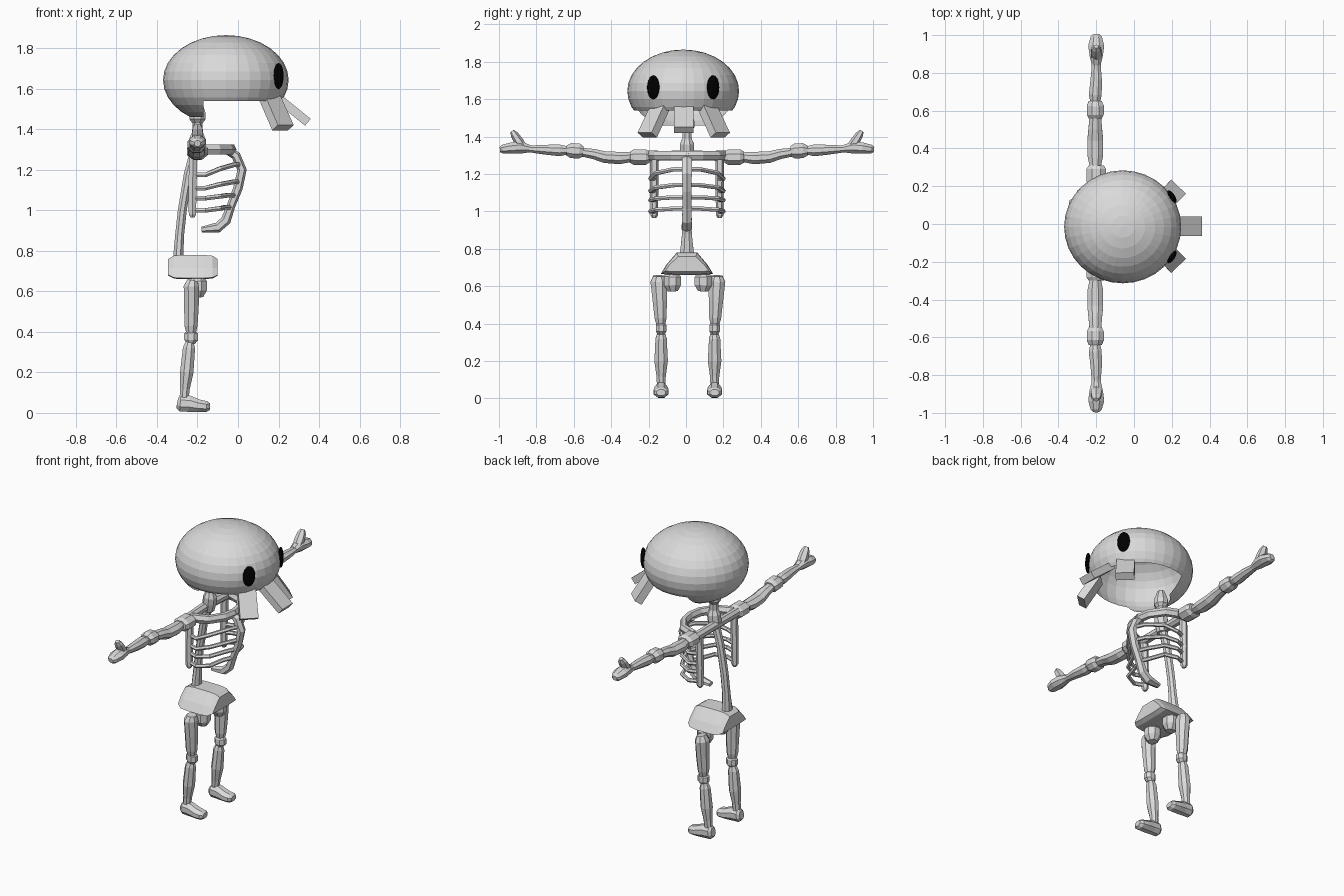
import bpy, bmesh, math
from mathutils import Vector, Matrix

def material(name, rgb):
    m = bpy.data.materials.new(name)
    m.diffuse_color = (*rgb, 1)
    return m

BONE = material("bone grey", (0.7, 0.7, 0.7))
BLACK = material("eye black", (0.0, 0.0, 0.0))
CY = 0.005          # y of the body's mirror plane
X, Y, Z = Vector((1, 0, 0)), Vector((0, 1, 0)), Vector((0, 0, 1))

def finish(name, bm, mat, fix=True):
    if fix:
        bmesh.ops.recalc_face_normals(bm, faces=bm.faces)
    me = bpy.data.meshes.new(name)
    bm.to_mesh(me)
    bm.free()
    me.materials.append(mat)
    ob = bpy.data.objects.new(name, me)
    bpy.context.collection.objects.link(ob)
    return ob

def tube(name, pts, up, n=8, side=1, cy=CY):
    """Faceted bone: pts = (x, y, z, radius along up, radius across)."""
    P = [Vector((p[0], cy + side * p[1], p[2])) for p in pts]
    bm = bmesh.new()
    rings = []
    for i, p in enumerate(P):
        t = (P[min(i + 1, len(P) - 1)] - P[max(i - 1, 0)]).normalized()
        a = (up - t * t.dot(up)).normalized()
        b = t.cross(a)
        k = 1 / math.cos(math.pi / n)
        ring = []
        for j in range(n):
            w = 2 * math.pi * (j + 0.5) / n
            ring.append(bm.verts.new(p + a * (k * pts[i][3] * math.cos(w)) + b * (k * pts[i][4] * math.sin(w))))
        rings.append(ring)
    for r, s in zip(rings, rings[1:]):
        for j in range(n):
            bm.faces.new((r[j], r[(j + 1) % n], s[(j + 1) % n], s[j]))
    bm.faces.new(rings[0][::-1])
    bm.faces.new(rings[-1])
    return finish(name, bm, BONE)

def pair(name, pts, up, n=8, cy=CY):
    for label, s in (("left", 1), ("right", -1)):
        tube(f"{label}_{name}", pts, up, n, s, cy)

# Skull: hollow ellipsoid, open below, with a lower skirt at the back
SC, SR = Vector((-0.06, -0.015, 1.643)), Vector((0.31, 0.299, 0.222))
bm = bmesh.new()
bmesh.ops.create_uvsphere(bm, u_segments=32, v_segments=16, radius=1)
bmesh.ops.transform(bm, matrix=Matrix.Translation(SC) @ Matrix.Diagonal((*SR, 1)), verts=bm.verts)
for co, no in (((0, 0, 1.54), Z), ((0, 0, 1.46), Z), ((-0.17, 0, 0), X)):
    bmesh.ops.bisect_plane(bm, geom=bm.verts[:] + bm.edges[:] + bm.faces[:], plane_co=co, plane_no=no)
gone = []
for f in bm.faces:
    c = f.calc_center_median()
    if c.z < (1.46 if c.x < -0.17 else 1.54):
        gone.append(f)
bmesh.ops.delete(bm, geom=gone, context='FACES')
finish("skull", bm, BONE, fix=False)

# Eyes: thin ovals lying on the skull
for label, s in (("left", 1), ("right", -1)):
    y = s * 0.16
    x = SR.x * math.sqrt(1 - (y / SR.y) ** 2 - (0.02 / SR.z) ** 2)
    nrm = Vector((x / SR.x ** 2, y / SR.y ** 2, 0.02 / SR.z ** 2))
    bm = bmesh.new()
    bmesh.ops.create_uvsphere(bm, u_segments=24, v_segments=12, radius=1)
    bmesh.ops.transform(bm, verts=bm.verts, matrix=Matrix.Translation(SC + Vector((x, y, 0.02)))
                        @ Matrix.Rotation(math.atan2(nrm.y, nrm.x), 4, 'Z')
                        @ Matrix.Diagonal((0.016, 0.038, 0.064, 1)))
    finish(f"{label}_eye", bm, BLACK)

# Teeth: three slabs flaring out of the face
tube("middle_tooth", [(0.19, 0, 1.56, 0.022, 0.052), (0.345, 0, 1.435, 0.022, 0.052)], Z, 4, 1, -0.012)
pair("tooth", [(0.155, 0.125, 1.56, 0.024, 0.052), (0.222, 0.195, 1.408, 0.024, 0.054)], Z, 4, -0.012)

# Neck, spine and breastbone
tube("neck", [(-0.2, 0, 1.54, .02, .02), (-0.2, 0, 1.48, .04, .04), (-0.2, 0, 1.45, .04, .04),
              (-0.2, 0, 1.43, .025, .025), (-0.2, 0, 1.39, .025, .025), (-0.2, 0, 1.36, .038, .038),
              (-0.205, 0, 1.32, .038, .038), (-0.21, 0, 1.27, .03, .03)], X)
tube("spine", [(-0.21, 0, 1.30, .025, .025), (-0.245, 0, 1.18, .022, .024), (-0.275, 0, 1.0, .022, .024),
               (-0.288, 0, .88, .022, .026), (-0.295, 0, .77, .025, .038)], X)
tube("breastbone", [(-0.05, 0, 1.295, .024, .018), (-0.01, 0, 1.27, .026, .02), (0.02, 0, 1.2, .026, .02),
                    (0.0, 0, 1.11, .024, .02), (-0.035, 0, 1.02, .024, .018), (-0.06, 0, .95, .026, .022),
                    (-0.1, 0, .915, .028, .022), (-0.18, 0, .905, .018, .012)], Y, 6)

# Shoulder girdle: bar behind, collar bones in front, side bars hanging down
tube("shoulder_bar", [(-0.215, -0.22, 1.295, .026, .026), (-0.22, 0, 1.3, .026, .026), (-0.215, 0.22, 1.295, .026, .026)], Z)
pair("collar_bone", [(-0.2, .2, 1.3, .025, .022), (-0.1, .16, 1.3, .024, .02),
                     (-0.045, .08, 1.3, .024, .02), (-0.03, -.01, 1.3, .024, .02)], Z, 6)
pair("side_bar", [(-0.22, .175, 1.3, .02, .02), (-0.225, .175, 1.1, .02, .019),
                  (-0.225, .175, .98, .018, .017), (-0.225, .175, .965, .01, .01)], X, 6)

# Ribs: four per side, from side bar round to breastbone
for i, (zb, zf, xf) in enumerate(((1.175, 1.225, .01), (1.11, 1.14, .005), (1.06, 1.075, -.015), (1.0, 1.015, -.035))):
    zm = zb * 0.4 + zf * 0.6
    pair(f"rib_{i + 1}", [(-0.225, .17, zb, .011, .011), (-0.16, .195, zb, .011, .011),
                          (-0.09, .165, zm, .011, .011), (xf - .03, .07, zf, .011, .011),
                          (xf, 0, zf, .011, .011)], Z, 6)

# Arms
pair("shoulder", [(-0.2, .2, 1.29, .03, .04), (-0.2, .22, 1.29, .041, .052),
                  (-0.2, .285, 1.29, .041, .052), (-0.2, .305, 1.29, .03, .04)], Z)
pair("upper_arm", [(-0.205, .3, 1.29, .026, .03), (-0.205, .36, 1.285, .033, .042),
                   (-0.205, .44, 1.29, .031, .042), (-0.205, .5, 1.307, .027, .036), (-0.205, .57, 1.318, .023, .03)], Z)
pair("elbow", [(-0.205, .555, 1.32, .027, .035), (-0.205, .575, 1.322, .04, .045),
               (-0.205, .62, 1.325, .04, .045), (-0.205, .645, 1.325, .027, .035)], Z)
pair("forearm", [(-0.205, .63, 1.326, .02, .024), (-0.205, .68, 1.326, .031, .034),
                 (-0.2, .76, 1.33, .026, .03), (-0.2, .83, 1.333, .019, .024), (-0.2, .88, 1.336, .021, .026)], Z)
pair("hand", [(-0.2, .84, 1.335, .02, .024), (-0.2, .89, 1.342, .033, .036),
              (-0.2, .94, 1.338, .03, .042), (-0.2, .985, 1.332, .024, .03), (-0.2, 1.0, 1.33, .014, .015)], Z)
pair("thumb", [(-0.2, .875, 1.34, .026, .02), (-0.2, .9, 1.375, .028, .022),
               (-0.2, .922, 1.41, .024, .018), (-0.2, .935, 1.43, .012, .01)], X, 6)

# Pelvis: arched block, rounded at front and back
outline = [(-.14, .665), (-.11, .715), (-.055, .78), (.055, .78), (.11, .715), (.14, .665), (.07, .66), (-.07, .66)]
bm = bmesh.new()
rings = []
for x, k in ((-.345, .68), (-.315, .95), (-.27, 1), (-.17, 1), (-.125, .93), (-.1, .68)):
    rings.append([bm.verts.new((x, CY + y * (k + 1) / 2, .715 + (z - .715) * k)) for y, z in outline])
for r, s in zip(rings, rings[1:]):
    for j in range(8):
        bm.faces.new((r[j], r[(j + 1) % 8], s[(j + 1) % 8], s[j]))
bm.faces.new(rings[0])
bm.faces.new(rings[-1])
finish("pelvis", bm, BONE)

# Legs
LY = 0.01
pair("hip", [(-0.2, .08, .67, .03, .03), (-0.2, .082, .65, .046, .046),
             (-0.2, .082, .605, .046, .046), (-0.2, .08, .572, .028, .026)], X, 8, LY)
pair("thigh", [(-0.225, .155, .655, .025, .03), (-0.23, .155, .625, .038, .045), (-0.23, .15, .52, .036, .038),
               (-0.232, .146, .43, .032, .032), (-0.232, .145, .395, .024, .024)], X, 8, LY)
pair("knee", [(-0.232, .143, .405, .02, .02), (-0.232, .143, .392, .034, .028),
              (-0.232, .143, .36, .034, .028), (-0.235, .143, .345, .022, .02)], X, 8, LY)
pair("shin", [(-0.238, .143, .35, .02, .02), (-0.242, .143, .32, .03, .03), (-0.253, .143, .2, .033, .036),
              (-0.262, .143, .12, .024, .025), (-0.267, .143, .06, .022, .022)], X, 8, LY)
pair("foot", [(-0.3, .143, .05, .025, .022), (-0.285, .143, .047, .04, .034), (-0.24, .143, .045, .04, .036),
              (-0.19, .143, .034, .031, .04), (-0.155, .143, .031, .027, .038), (-0.138, .143, .031, .016, .024)], Z, 8, LY)
